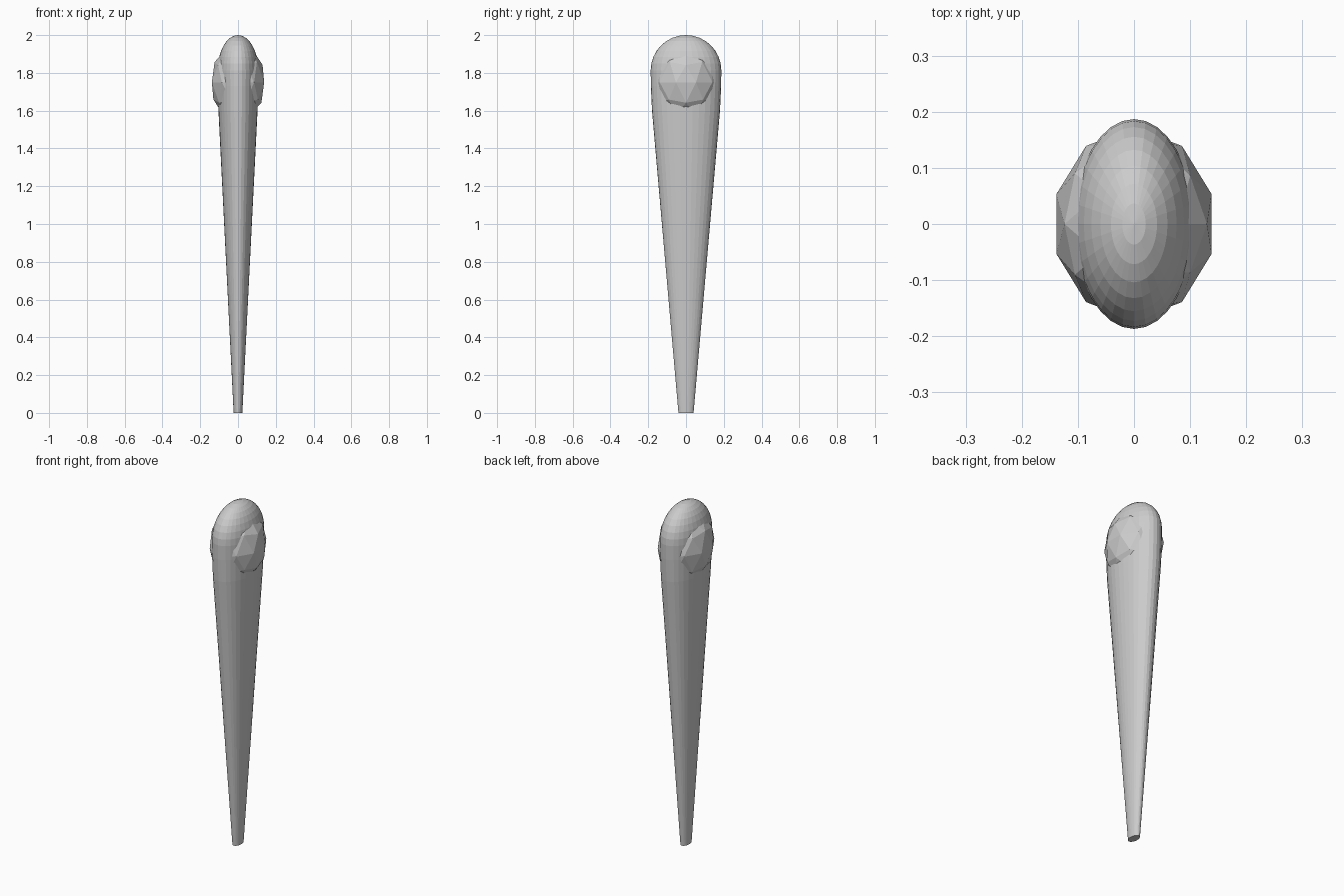
import bpy, bmesh, math

if "Cube" in bpy.data.objects:
    bpy.data.objects.remove(bpy.data.objects["Cube"])

SIDES = 32
FLAT = 0.575          # width / depth of the oval section
R, DOME_Z = 0.187, 1.813


def finish(bm, name):
    bmesh.ops.recalc_face_normals(bm, faces=bm.faces)
    mesh = bpy.data.meshes.new(name)
    bm.to_mesh(mesh)
    bm.free()
    obj = bpy.data.objects.new(name, mesh)
    bpy.context.collection.objects.link(obj)
    return obj


# Tapered oval shaft with a domed head
profile = [(0.04, 0.0), (0.18, 1.6), (0.186, 1.73)]
STEPS = 8
for i in range(STEPS):
    a = math.pi / 2 * i / STEPS
    profile.append((R * math.cos(a), DOME_Z + R * math.sin(a)))

bm = bmesh.new()
rings = []
for r, z in profile:
    rings.append([bm.verts.new((FLAT * r * math.cos(2 * math.pi * k / SIDES),
                                r * math.sin(2 * math.pi * k / SIDES), z))
                  for k in range(SIDES)])
for low, high in zip(rings, rings[1:]):
    for k in range(SIDES):
        n = (k + 1) % SIDES
        bm.faces.new((low[k], low[n], high[n], high[k]))
tip = bm.verts.new((0, 0, DOME_Z + R))
for k in range(SIDES):
    bm.faces.new((rings[-1][k], rings[-1][(k + 1) % SIDES], tip))
bm.faces.new(rings[0][::-1])
finish(bm, "tapered_shaft")

# Faceted stone set through the head, showing on both sides
bm = bmesh.new()
bmesh.ops.create_icosphere(bm, subdivisions=2, radius=1)
bmesh.ops.scale(bm, vec=(0.1455, 0.172, 0.205), verts=bm.verts)
stone = finish(bm, "faceted_stone")
stone.location = (0, 0, 1.75)
